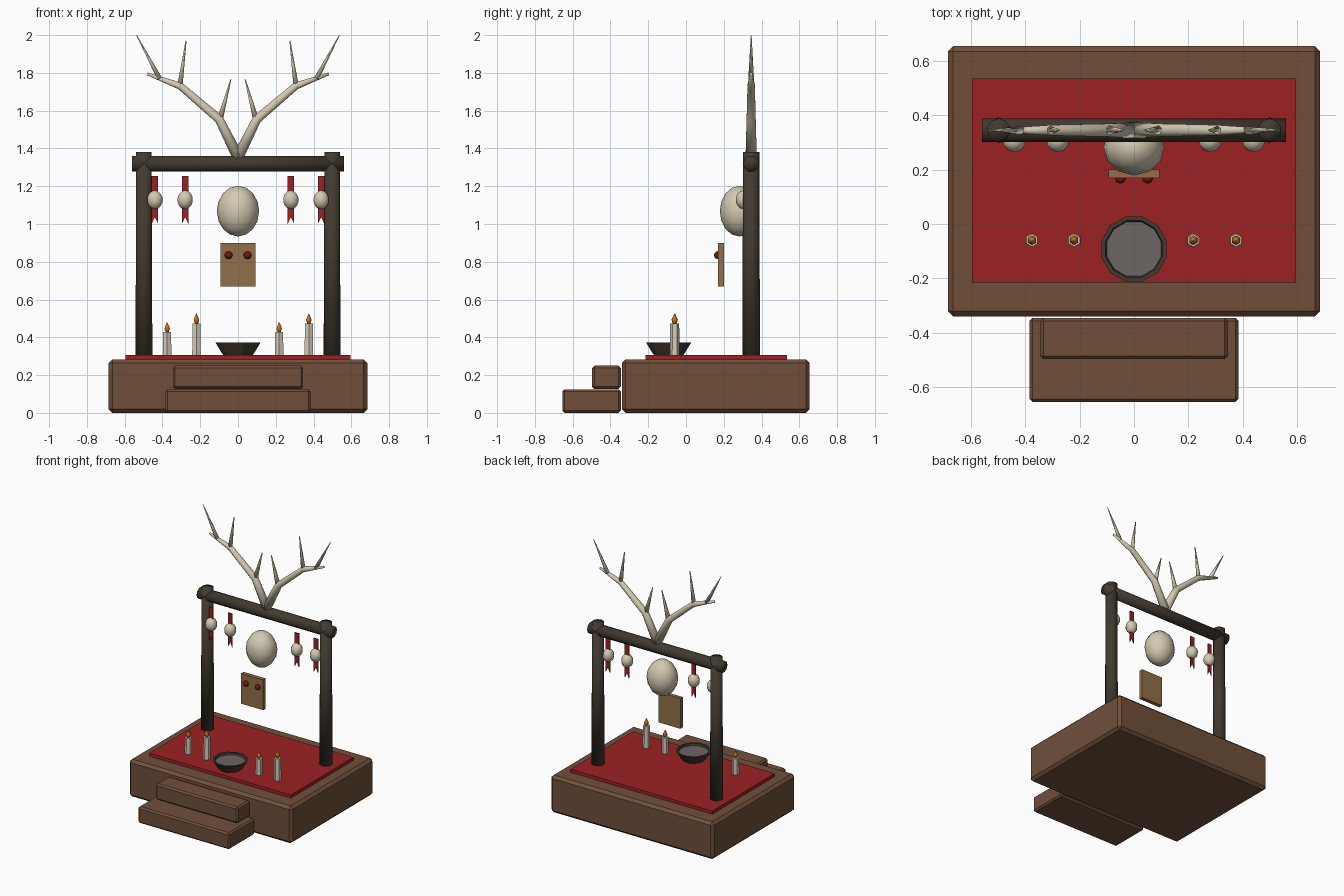
import bpy, bmesh, math
from mathutils import Vector, Matrix

if "Cube" in bpy.data.objects:
    bpy.data.objects.remove(bpy.data.objects["Cube"])


def mat(name, r, g, b):
    lin = [((c / 255 + 0.055) / 1.055) ** 2.4 for c in (r, g, b)]
    m = bpy.data.materials.new(name)
    m.diffuse_color = (*lin, 1)
    m.use_nodes = True
    m.node_tree.nodes["Principled BSDF"].inputs["Base Color"].default_value = m.diffuse_color
    return m


WOOD = mat("brown_wood", 112, 79, 59)
DARK = mat("dark_wood", 66, 58, 48)
RED = mat("red_cloth", 156, 33, 36)
BONE = mat("bone", 212, 202, 178)
WAX = mat("candle_wax", 214, 206, 188)
FLAME = mat("flame_orange", 205, 112, 30)
TAN = mat("tan_wood", 145, 112, 74)
GEM = mat("dark_red", 118, 18, 24)
ASH = mat("grey_ash", 108, 102, 100)


def finish(bm, name, m, smooth=False):
    bmesh.ops.recalc_face_normals(bm, faces=bm.faces)
    me = bpy.data.meshes.new(name)
    bm.to_mesh(me)
    bm.free()
    me.materials.append(m)
    for p in me.polygons:
        p.use_smooth = smooth
    ob = bpy.data.objects.new(name, me)
    bpy.context.collection.objects.link(ob)
    return ob


def box(name, m, lo, hi, bevel=0):
    lo, hi = Vector(lo), Vector(hi)
    bm = bmesh.new()
    bmesh.ops.create_cube(bm, size=1, matrix=Matrix.Translation((lo + hi) / 2)
                          @ Matrix.Diagonal((*(hi - lo), 1)))
    if bevel:
        bmesh.ops.bevel(bm, geom=bm.edges[:], offset=bevel, segments=1, affect='EDGES')
    return finish(bm, name, m)


def ball(name, m, loc, size, seg=12, rings=8):
    bm = bmesh.new()
    bmesh.ops.create_uvsphere(bm, u_segments=seg, v_segments=rings, radius=1,
                              matrix=Matrix.Translation(loc) @ Matrix.Diagonal((*size, 1)))
    return finish(bm, name, m, True)


def tube(name, m, pts, radii, y, sides=8, smooth=True, lathe=False):
    """Sweep a polygon along points (x, z) lying in the plane at depth y."""
    bm = bmesh.new()
    rings = []
    for i, (x, z) in enumerate(pts):
        a, b = pts[max(i - 1, 0)], pts[min(i + 1, len(pts) - 1)]
        t = Vector((0, 1)) if lathe else Vector((b[0] - a[0], b[1] - a[1])).normalized()
        u = Vector((t.y, 0, -t.x))
        ring = []
        for k in range(sides):
            an = 2 * math.pi * (k + 0.5) / sides
            ring.append(bm.verts.new(Vector((x, y, z)) + radii[i]
                        * (u * math.cos(an) + Vector((0, math.sin(an), 0)))))
        rings.append(ring)
    for r, s in zip(rings, rings[1:]):
        for k in range(sides):
            j = (k + 1) % sides
            bm.faces.new((r[k], r[j], s[j], s[k]))
    bm.faces.new(rings[0])
    bm.faces.new(rings[-1])
    return finish(bm, name, m, smooth)


# Platform, steps and cloth
box("platform", WOOD, (-0.685, -0.34, 0), (0.685, 0.655, 0.283), 0.02)
box("lower_step", WOOD, (-0.385, -0.655, 0), (0.385, -0.345, 0.125), 0.012)
box("upper_step", WOOD, (-0.345, -0.497, 0.127), (0.345, -0.345, 0.25), 0.012)
box("altar_cloth", RED, (-0.595, -0.215, 0.28), (0.595, 0.535, 0.307))

# Gate frame
for s, side in ((-1, "left"), (1, "right")):
    tube(side + "_post", DARK, [(s * 0.498, 0.28), (s * 0.498, 1.38)],
         [0.047, 0.043], 0.345, 10)
tube("crossbeam", DARK, [(-0.56, 1.32), (0.56, 1.32)], [0.043, 0.043], 0.345, 10)

# Antlers: main branch and three tines on each side
for s, side in ((-1, "left"), (1, "right")):
    def fl(pts):
        return [(s * x, z) for x, z in pts]
    tube(side + "_antler", BONE, fl([(0.0, 1.355), (0.1, 1.555), (0.305, 1.73), (0.48, 1.795)]),
         [0.032, 0.026, 0.021, 0.008], 0.345)
    tube(side + "_inner_tine", BONE, fl([(0.095, 1.555), (0.038, 1.765)]), [0.018, 0.003], 0.345, 6)
    tube(side + "_middle_tine", BONE, fl([(0.307, 1.735), (0.275, 1.97)]), [0.016, 0.003], 0.345, 6)
    tube(side + "_outer_tine", BONE, fl([(0.415, 1.77), (0.537, 2.0)]), [0.015, 0.002], 0.345, 6)

# Hanging round skull and plaque with two studs
ball("hanging_skull", BONE, (0, 0.283, 1.068), (0.112, 0.104, 0.134))
box("plaque", TAN, (-0.093, 0.17, 0.67), (0.093, 0.2, 0.9))
for s in (-1, 1):
    ball("plaque_stud", GEM, (s * 0.05, 0.168, 0.835), (0.021, 0.02, 0.021), 8, 6)

# Ribbons with swallow tails, each with a bead
for x in (-0.44, -0.28, 0.28, 0.44):
    bm = bmesh.new()
    outline = [(-0.017, 1.255), (-0.017, 1.0), (0, 1.037), (0.017, 1.0), (0.017, 1.255)]
    f = bm.faces.new([bm.verts.new((x + a, 0.305, z)) for a, z in outline])
    ext = bmesh.ops.extrude_face_region(bm, geom=[f])
    bmesh.ops.translate(bm, vec=(0, 0.006, 0),
                        verts=[v for v in ext["geom"] if isinstance(v, bmesh.types.BMVert)])
    finish(bm, "ribbon", RED)
    ball("ribbon_bead", BONE, (x, 0.306, 1.128), (0.043, 0.043, 0.05), 10, 7)

# Candles
for x, top in ((-0.375, 0.427), (-0.22, 0.473), (0.218, 0.427), (0.375, 0.473)):
    tube("candle", WAX, [(x, 0.3), (x, top)], [0.026, 0.024], -0.06, 6, False)
    tube("candle_flame", FLAME, [(x, top - 0.002), (x, top + 0.02), (x, top + 0.052)],
         [0.009, 0.017, 0.002], -0.06, 6)

# Offering bowl
tube("bowl", DARK, [(0, 0.306), (0, 0.322), (0, 0.373), (0, 0.373), (0, 0.345)],
     [0.08, 0.092, 0.124, 0.108, 0.1], -0.092, 12, False, True)
tube("bowl_ash", ASH, [(0, 0.344), (0, 0.358)], [0.098, 0.106], -0.092, 12, False, True)
